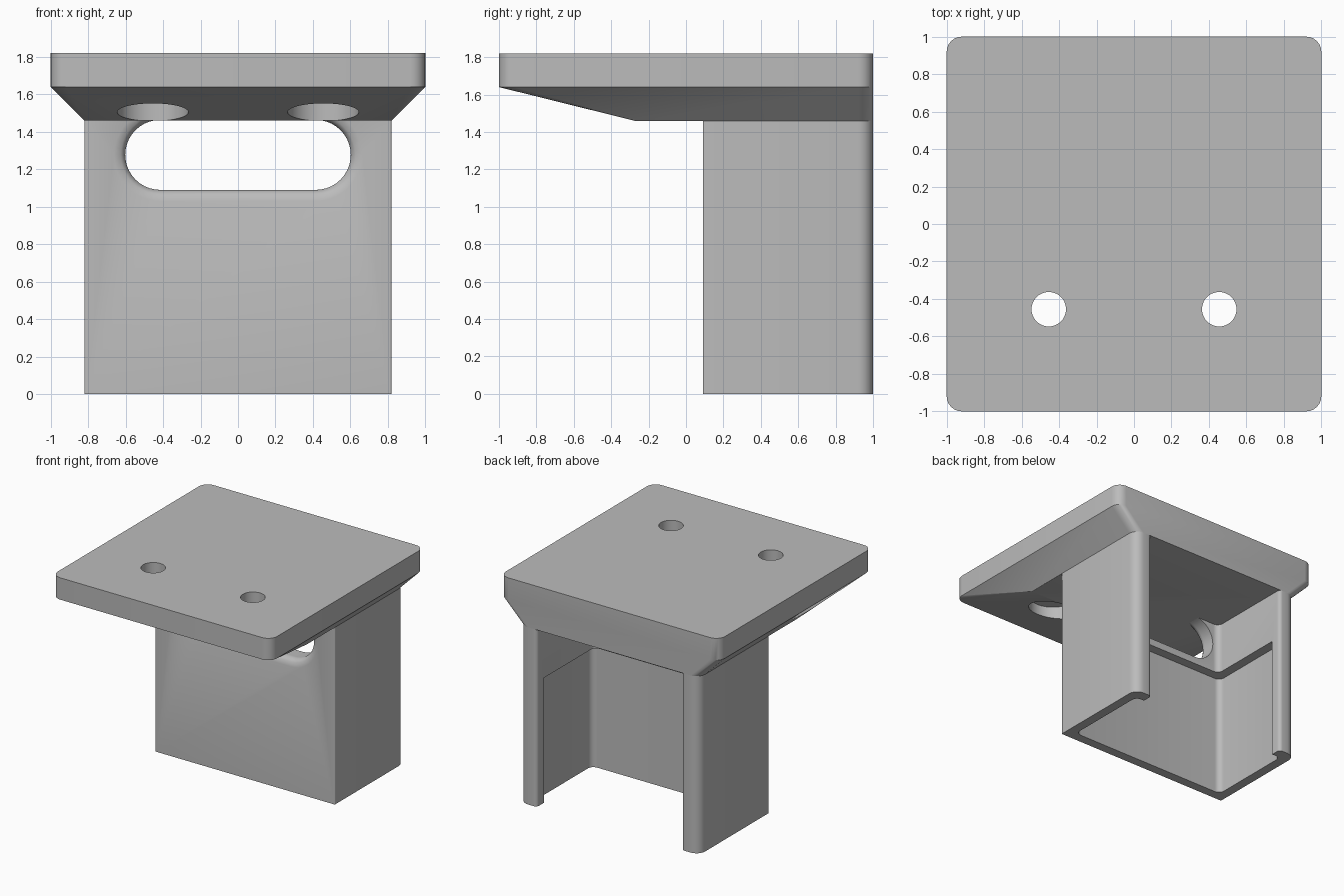
import bpy, bmesh, math
from mathutils import Vector

if "Cube" in bpy.data.objects:
    bpy.data.objects.remove(bpy.data.objects["Cube"])

grey = bpy.data.materials.new("plain grey")
grey.diffuse_color = (0.5, 0.5, 0.5, 1)
grey.use_nodes = True
grey.node_tree.nodes["Principled BSDF"].inputs["Base Color"].default_value = grey.diffuse_color


def rounded(corners, n=6):
    """Outline from (x, y, radius) corners, each rounded by an arc of n segments."""
    pts = []
    for i, (x, y, r) in enumerate(corners):
        p = Vector((x, y))
        a = (Vector(corners[i - 1][:2]) - p).normalized()
        b = (Vector(corners[(i + 1) % len(corners)][:2]) - p).normalized()
        c, s, e = p + (a + b) * r, -b * r, -a * r
        for k in range(n + 1):
            t = math.pi / 2 * k / n
            pts.append(tuple(c + s * math.cos(t) + e * math.sin(t)))
    return pts


def loft(name, rings):
    """Solid through matching rings of 3D points, capped at both ends."""
    bm = bmesh.new()
    vs = [[bm.verts.new(p) for p in ring] for ring in rings]
    n = len(vs[0])
    for lo, hi in zip(vs, vs[1:]):
        for i in range(n):
            j = (i + 1) % n
            bm.faces.new((lo[i], lo[j], hi[j], hi[i]))
    bm.faces.new(vs[0][::-1])
    bm.faces.new(vs[-1])
    bmesh.ops.recalc_face_normals(bm, faces=bm.faces)
    me = bpy.data.meshes.new(name)
    bm.to_mesh(me)
    bm.free()
    ob = bpy.data.objects.new(name, me)
    bpy.context.collection.objects.link(ob)
    me.materials.append(grey)
    return ob


def flat(pts, z):
    return [(x, y, z) for x, y in pts]


def circle(x, y, r, n=48):
    return [(x + r * math.cos(2 * math.pi * k / n), y + r * math.sin(2 * math.pi * k / n)) for k in range(n)]


def cut(ob, cutter):
    bpy.context.view_layer.objects.active = ob
    m = ob.modifiers.new("cut", 'BOOLEAN')
    m.operation, m.solver, m.object = 'DIFFERENCE', 'EXACT', cutter
    bpy.ops.object.modifier_apply(modifier=m.name)
    bpy.data.objects.remove(cutter)


def smooth(ob):
    bpy.ops.object.select_all(action='DESELECT')
    ob.select_set(True)
    bpy.context.view_layer.objects.active = ob
    bpy.ops.object.shade_smooth_by_angle(angle=math.radians(30))


# Top plate, tapering below to the width of the bracket
R = 0.08
wide = rounded([(-1, -1, R), (1, -1, R), (1, 1, R), (-1, 1, R)])
narrow = rounded([(-.82, -.275, .005), (.82, -.275, .005), (.82, 1, R), (-.82, 1, R)])
plate = loft("top_plate", [flat(narrow, 1.46), flat(wide, 1.64), flat(wide, 1.82)])

# Screw holes with wide pockets underneath
for sx in (-1, 1):
    x, y = sx * 0.455, -0.455
    cut(plate, loft("pocket_cutter", [flat(circle(x, y, .19), z) for z in (1.3, 1.64)]))
    cut(plate, loft("hole_cutter", [flat(circle(x, y, .092), z) for z in (1.6, 1.9)]))
smooth(plate)

# Channel bracket, open at the back
outline = rounded([(-.82, .09, .01), (.82, .09, .01), (.82, 1, R), (.66, 1, .03),
                   (.66, .25, .05), (-.66, .25, .05), (-.66, 1, .03), (-.82, 1, R)])
bracket = loft("channel_bracket", [flat(outline, 0), flat(outline, 1.46)])

# Wider lower pocket that leaves lips at the back and a stop above
pocket = rounded([(-.74, .17, .05), (.74, .17, .05), (.74, .91, .05), (-.74, .91, .05)])
cut(bracket, loft("pocket_cutter", [flat(pocket, -.1), flat(pocket, 1.03)]))

# Rounded slot with a flared front edge
F = 0.06


def slot_ring(y, grow, n=20):
    ring = []
    for side, start in ((1, -math.pi / 2), (-1, math.pi / 2)):
        for k in range(n + 1):
            a = start + math.pi * k / n
            ring.append((side * .415 + (.187 + grow) * math.cos(a), y, 1.277 + (.187 + grow) * math.sin(a)))
    return ring


rings = [slot_ring(.05, F)]
for k in range(9):
    a = math.pi / 2 * k / 8
    rings.append(slot_ring(.09 + F * math.sin(a), F * (1 - math.sqrt(max(0, 1 - (1 - math.sin(a)) ** 2)))))
rings.append(slot_ring(.4, 0))
cut(bracket, loft("slot_cutter", rings))
smooth(bracket)
